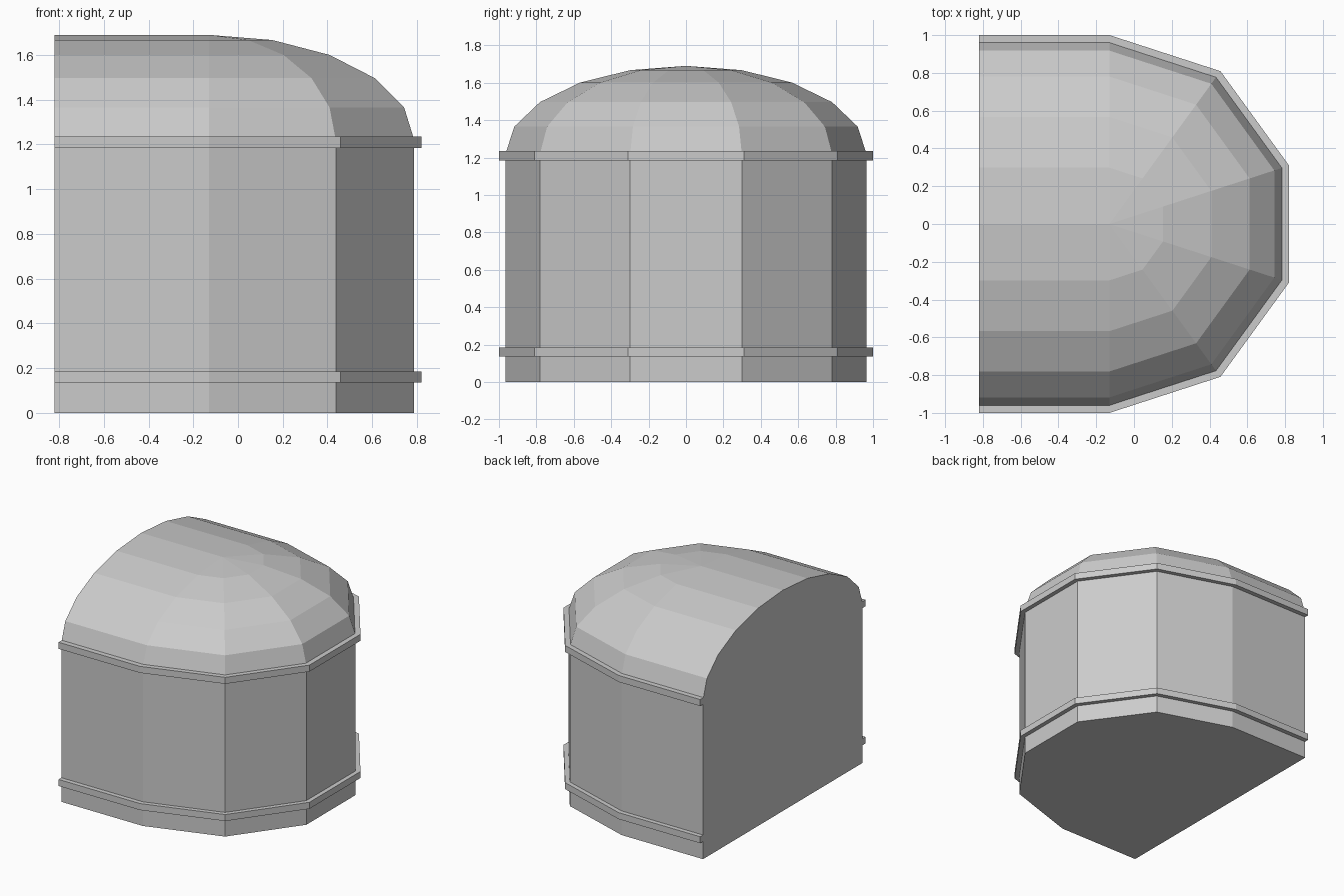
import bpy
import bmesh
import math

cube = bpy.data.objects.get("Cube")
if cube:
    bpy.data.objects.remove(cube, do_unlink=True)

CENTRE_X = -0.13    # centre of the rounded end
BACK_X = -0.82      # flat back wall
WALL_R = 0.965
SPRING_Z = 1.22     # where the dome starts
DOME_H = 0.47

stone = bpy.data.materials.new("light_grey")
stone.use_nodes = True
grey = (0.6, 0.6, 0.6, 1)
stone.diffuse_color = grey
stone.node_tree.nodes["Principled BSDF"].inputs["Base Color"].default_value = grey


def outline(bm, r, z):
    """Half-decagon plan with straight sides running to the flat back."""
    pts = [(BACK_X, -r)]
    for i in range(6):
        a = math.radians(-90 + 36 * i)
        pts.append((CENTRE_X + r * math.cos(a), r * math.sin(a)))
    pts.append((BACK_X, r))
    return [bm.verts.new((x, y, z)) for x, y in pts]


def bridge(bm, lower, upper):
    for i in range(len(lower) - 1):
        bm.faces.new((lower[i], lower[i + 1], upper[i + 1], upper[i]))


def finish(bm, name):
    bmesh.ops.remove_doubles(bm, verts=bm.verts[:], dist=0.0001)
    bmesh.ops.recalc_face_normals(bm, faces=bm.faces[:])
    mesh = bpy.data.meshes.new(name)
    bm.to_mesh(mesh)
    bm.free()
    mesh.materials.append(stone)
    obj = bpy.data.objects.new(name, mesh)
    bpy.context.collection.objects.link(obj)


# Walls, flat back, floor and faceted half dome with its vaulted extension
bm = bmesh.new()
rings = [outline(bm, WALL_R, 0)]
for k in range(6):
    a = math.radians(18 * k)
    rings.append(outline(bm, WALL_R * math.cos(a), SPRING_Z + DOME_H * math.sin(a)))
for lower, upper in zip(rings, rings[1:]):
    bridge(bm, lower, upper)
bm.faces.new(rings[0])
bm.faces.new([r[0] for r in rings] + [r[-1] for r in reversed(rings[:-1])])
finish(bm, "domed_apse")

# Projecting bands around the base and the top of the walls
for name, z in (("base_band", 0.135), ("cornice_band", 1.185)):
    bm = bmesh.new()
    section = [outline(bm, r, z + dz)
               for r, dz in ((0.95, 0), (1, 0), (1, 0.05), (0.95, 0.05))]
    for i in range(4):
        bridge(bm, section[i], section[(i + 1) % 4])
    for end in (0, -1):
        bm.faces.new([s[end] for s in section])
    finish(bm, name)
